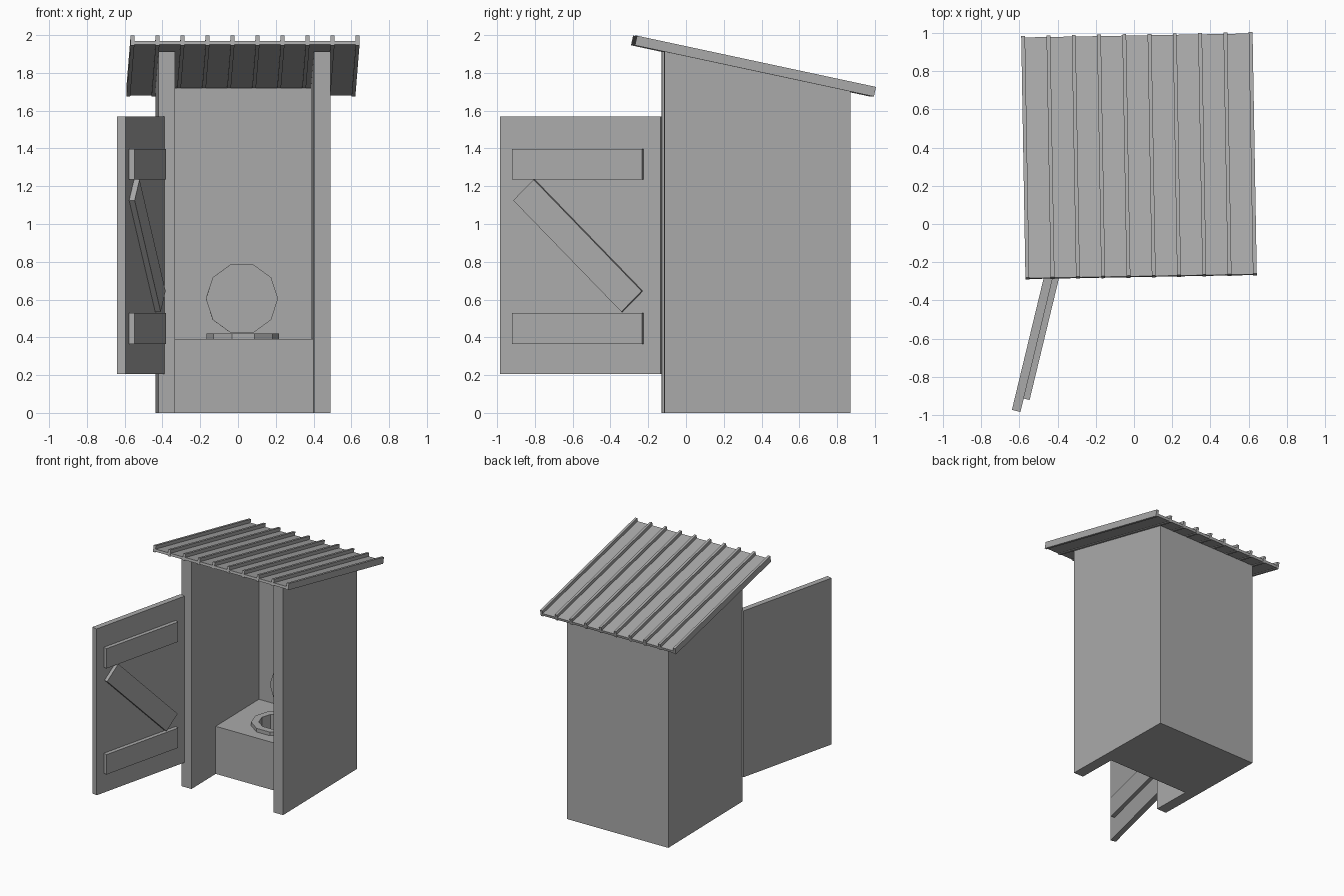
import bpy, bmesh, math
from mathutils import Matrix, Vector

cube = bpy.data.objects.get("Cube")
if cube:
    bpy.data.objects.remove(cube, do_unlink=True)

grey = bpy.data.materials.new("plain grey")
grey.use_nodes = True
grey.diffuse_color = (0.4, 0.4, 0.4, 1)
for node in grey.node_tree.nodes:
    if node.type == 'BSDF_PRINCIPLED':
        node.inputs["Base Color"].default_value = (0.4, 0.4, 0.4, 1)


def finish(name, bm, frame):
    """Turn a bmesh into a grey object placed by a frame matrix."""
    bmesh.ops.transform(bm, matrix=frame, verts=bm.verts)
    bmesh.ops.recalc_face_normals(bm, faces=bm.faces)
    mesh = bpy.data.meshes.new(name)
    bm.to_mesh(mesh)
    bm.free()
    mesh.materials.append(grey)
    ob = bpy.data.objects.new(name, mesh)
    bpy.context.collection.objects.link(ob)
    return ob


def prism(name, outline, low, high, frame, top=None):
    """Extrude a flat outline from low to high; top(x, y) may slope the cap."""
    bm = bmesh.new()
    a = [bm.verts.new((x, y, low)) for x, y in outline]
    b = [bm.verts.new((x, y, top(x, y) if top else high)) for x, y in outline]
    bm.faces.new(a)
    bm.faces.new(b)
    n = len(a)
    for i in range(n):
        j = (i + 1) % n
        bm.faces.new((a[i], a[j], b[j], b[i]))
    return finish(name, bm, frame)


def rect(x0, x1, y0, y1):
    return [(x0, y0), (x1, y0), (x1, y1), (x0, y1)]


def decagon(r, cx=0.0, cy=0.0):
    return [(cx + r * math.cos(i * math.tau / 10), cy + r * math.sin(i * math.tau / 10))
            for i in range(10)]


# The hut sits turned by one degree
hut = Matrix.Translation((0.026, 0.37, 0)) @ Matrix.Rotation(math.radians(1), 4, 'Z')
W, D, T = 0.455, 0.492, 0.088
SLOPE = math.radians(12.1)


def roof_height(x, y):
    return 1.913 - math.tan(SLOPE) * (y + D)


# Three walls as one U-shaped shell with a sloping top
prism("walls", [(-W, -D), (-W + T, -D), (-W + T, D - T), (W - T, D - T),
                (W - T, -D), (W, -D), (W, D), (-W, D)], 0, 0, hut, roof_height)

# Bench with a round opening
SEAT_Y, SEAT_Z = 0.10, 0.39
bench = prism("bench", rect(-W + T, W - T, -0.17, D - T), 0, SEAT_Z, hut)
cutter = prism("hole_cutter", decagon(0.135, 0, SEAT_Y), 0.1, 0.6, hut)
cutter.hide_render = True
mod = bench.modifiers.new("hole", 'BOOLEAN')
mod.operation = 'DIFFERENCE'
mod.solver = 'EXACT'
mod.object = cutter
bpy.context.view_layer.objects.active = bench
bpy.ops.object.modifier_apply(modifier=mod.name)
bpy.data.objects.remove(cutter, do_unlink=True)

# Ten-sided seat ring
bm = bmesh.new()
loops = [[bm.verts.new((x, y, z)) for x, y in decagon(r, 0, SEAT_Y)]
         for r, z in ((0.192, SEAT_Z), (0.192, 0.42), (0.135, 0.42), (0.135, SEAT_Z))]
for k in range(4):
    p, q = loops[k], loops[(k + 1) % 4]
    for i in range(10):
        j = (i + 1) % 10
        bm.faces.new((p[i], p[j], q[j], q[i]))
finish("seat_ring", bm, hut)

# Raised lid standing behind the ring
upright = Matrix.Translation((0, SEAT_Y + 0.20, 0.605)) @ Matrix.Rotation(math.pi / 2, 4, 'X')
prism("seat_lid", decagon(0.191), -0.0125, 0.0125, hut @ upright)

# Sloping roof sheet with raised ribs
roof = hut @ Matrix.Translation((0, -0.018, roof_height(0, -0.018))) @ Matrix.Rotation(-SLOPE, 4, 'X')
RL, RW = 0.645, 0.606
prism("roof_sheet", rect(-RW, RW, -RL, RL), 0.004, 0.024, roof)
for i in range(10):
    x = -RW + 0.01 + i * (2 * RW - 0.02) / 9
    prism(f"roof_rib_{i + 1}", rect(x - 0.01, x + 0.01, -RL - 0.002, RL + 0.002), -0.001, 0.051, roof)

# Open door: outline runs along the door and upward, thickness toward the inside
u = Vector((-0.205, -0.85, 0)).normalized()
n = Vector((-u.y, u.x, 0))
if n.x < 0:
    n = -n
door = Matrix(((u.x, 0, n.x, -0.39), (u.y, 0, n.y, -0.135), (0, 1, 0, 0), (0, 0, 0, 1)))
prism("door", rect(0, 0.874, 0.205, 1.57), -0.046, 0, door)
for name, z in (("upper", 1.235), ("lower", 0.365)):
    prism(name + "_door_batten", rect(0.092, 0.802, z, z + 0.163), 0, 0.032, door)
prism("diagonal_door_brace", [(0.684, 1.235), (0.795, 1.125), (0.206, 0.535), (0.096, 0.645)],
      0, 0.03, door)
